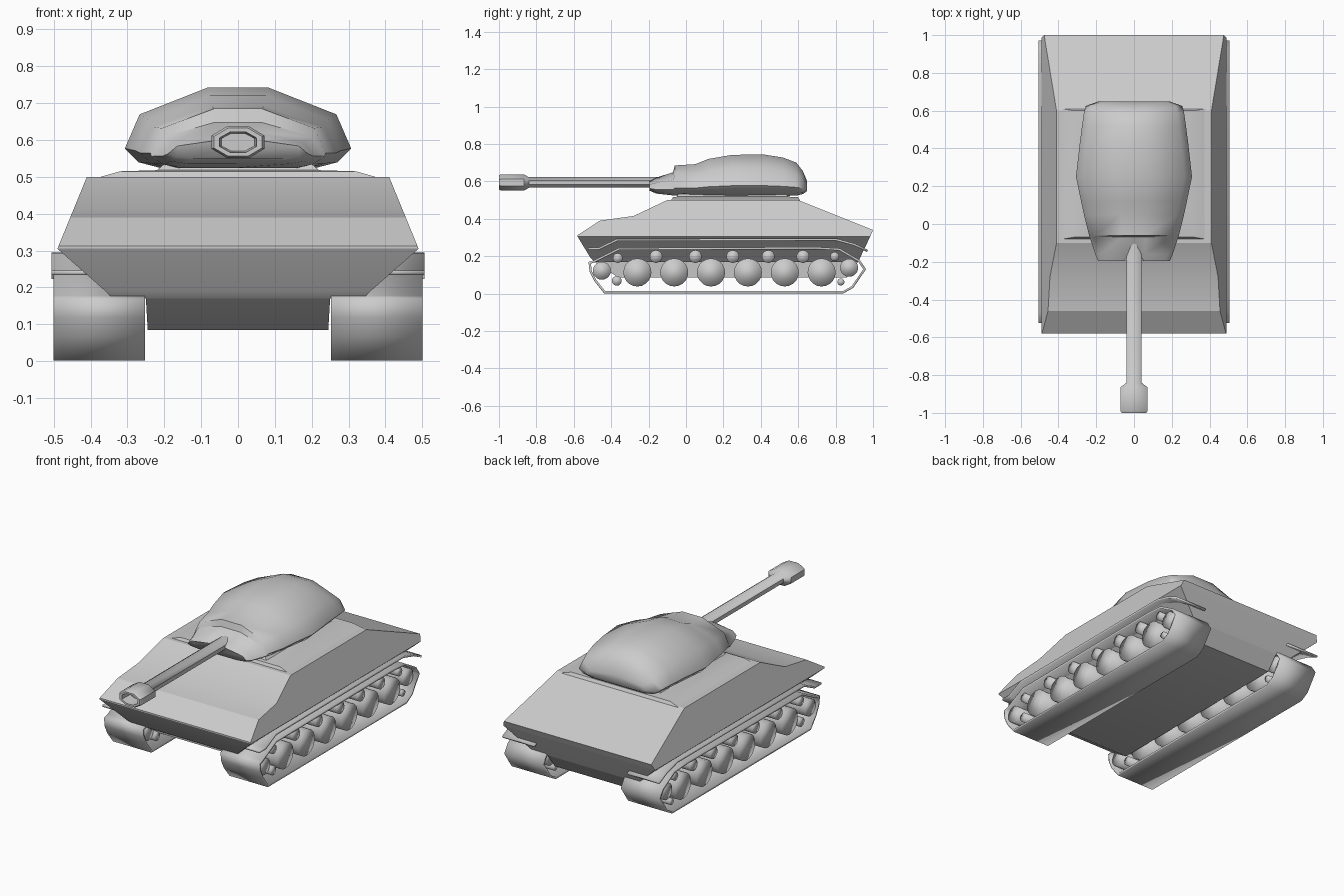
import bpy, bmesh, math
from mathutils import Matrix

if "Cube" in bpy.data.objects:
    bpy.data.objects.remove(bpy.data.objects["Cube"])


def finish(name, bm, angle=35, mirror=False, thick=0):
    bmesh.ops.remove_doubles(bm, verts=bm.verts, dist=1e-5)
    bmesh.ops.recalc_face_normals(bm, faces=bm.faces)
    me = bpy.data.meshes.new(name)
    bm.to_mesh(me)
    bm.free()
    me.shade_smooth()
    me.set_sharp_from_angle(angle=math.radians(angle))
    ob = bpy.data.objects.new(name, me)
    bpy.context.collection.objects.link(ob)
    if thick:
        so = ob.modifiers.new("thickness", 'SOLIDIFY')
        so.thickness, so.offset, so.use_even_offset = thick, 0, True
    if mirror:
        ob.modifiers.new("mirror", 'MIRROR')
    return ob


def loft(name, rings, angle=35):
    """Closed rings of equal length joined by quads, capped at both ends."""
    bm = bmesh.new()
    rows = [[bm.verts.new(p) for p in r] for r in rings]
    n = len(rows[0])
    for a, b in zip(rows, rows[1:]):
        for i in range(n):
            j = (i + 1) % n
            bm.faces.new((a[i], a[j], b[j], b[i]))
    bm.faces.new(rows[0])
    bm.faces.new(rows[-1])
    return finish(name, bm, angle)


def ribbon(name, pts, x0, x1, thick, closed):
    """Side profile (y, z) swept across x, thickened and mirrored."""
    bm = bmesh.new()
    a = [bm.verts.new((x0, y, z)) for y, z in pts]
    b = [bm.verts.new((x1, y, z)) for y, z in pts]
    for i in range(len(pts) - (not closed)):
        j = (i + 1) % len(pts)
        bm.faces.new((a[i], a[j], b[j], b[i]))
    return finish(name, bm, 40, True, thick)


def rect(z, hx, y0, y1):
    return [(-hx, y0, z), (hx, y0, z), (hx, y1, z), (-hx, y1, z)]


# Upper hull: side profile with sloped flanks
upper = []
for y, z in [(-.58, .312), (-.46, .39), (-.28, .415), (-.1, .5), (.6, .5), (1, .34)]:
    xt = .49 - (z - .305) * .41
    upper.append([(-xt, y, z), (xt, y, z), (.49, y, .305), (-.49, y, .305)])
upper[-1][2:] = [(.49, .985, .305), (-.49, .985, .305)]
loft("upper_hull", upper, 20)

# Lower hull: sponsons tapering inward to the belly tub
loft("lower_hull", [rect(.305, .49, -.58, .985), rect(.19, .36, -.51, .93),
                    rect(.17, .34, -.49, .92), rect(.17, .25, -.49, .92),
                    rect(.085, .245, -.36, .86)])

# Raised deck and turret collar
loft("turret_deck", [rect(.498, .38, -.08, .61), rect(.515, .32, -.07, .6),
                     rect(.518, .22, -.05, .55), rect(.535, .2, -.04, .53)])

# Turret: cast shell lofted front to back (y, half width, top, bottom)
section = [(0, 1), (.27, 1), (.87, .67), (1, .25), (.88, .08), (.66, 0), (0, 0)]
section += [(-u, t) for u, t in section[-2:0:-1]]
stations = [(-.195, .19, .60, .55), (-.16, .205, .62, .535), (-.07, .235, .648, .525),
            (-.06, .238, .685, .524), (.05, .265, .692, .522), (.12, .28, .72, .522),
            (.25, .307, .742, .522), (.42, .288, .743, .522), (.52, .275, .727, .522),
            (.59, .265, .70, .524), (.625, .255, .655, .532), (.648, .19, .60, .548)]
shell = []
for k, (y, w, zt, zb) in enumerate(stations):
    notch = {0: .075, 1: .055}.get(k, 0)     # recess behind the gun
    shell.append([(u * w, y + (notch if u == 0 else 0), zb + t * (zt - zb))
                  for u, t in section])
loft("turret", shell, 50)

# Gun barrel with a flattened octagonal muzzle and open bore
gun = []
for y, rx, rz in [(.02, .04, .028), (-.84, .04, .028), (-.865, .072, .043), (-.99, .072, .043),
                  (-1, .065, .038), (-1, .05, .028), (-.93, .045, .024)]:
    k = 1 / math.cos(math.pi / 8)
    angs = [math.pi / 8 + i * math.pi / 4 for i in range(8)]
    gun.append([(rx * k * math.cos(a), y, .594 + rz * k * math.sin(a)) for a in angs])
loft("gun_barrel", gun, 46)

# Track belts
ribbon("track", [(-.515, .165), (-.51, .12), (-.485, .07), (-.435, .007), (.84, .007),
                 (.89, .035), (.955, .13), (.925, .175), (.82, .236), (.7, .243),
                 (-.36, .238), (-.49, .172)], .252, .5, .012, True)

# Fenders over the tracks
ribbon("fender", [(-.525, .24), (-.465, .24), (-.37, .286), (.8, .289), (.9, .262), (.97, .228)],
       .3, .506, .012, False)


def wheels(name, specs):
    bm = bmesh.new()
    for y, z, r in specs:
        m = Matrix.Translation((.375, y, z)) @ Matrix.Rotation(math.pi / 2, 4, 'Y')
        bmesh.ops.create_cone(bm, cap_ends=True, segments=20, radius1=r, radius2=r,
                              depth=.225, matrix=m)
    finish(name, bm, 180, True)


# Road wheels, end wheels and rollers
wheels("road_wheels", [(-.26 + i * .197, .113, .075) for i in range(6)])
wheels("end_wheels", [(-.45, .122, .048), (.872, .138, .048)])
wheels("return_rollers", [(-.16, .198, .034), (.05, .198, .034), (.25, .198, .034),
                          (.44, .198, .034), (.625, .198, .034)])
wheels("small_rollers", [(-.365, .19, .026), (-.37, .068, .026), (.795, .198, .024),
                         (.828, .062, .019)])
